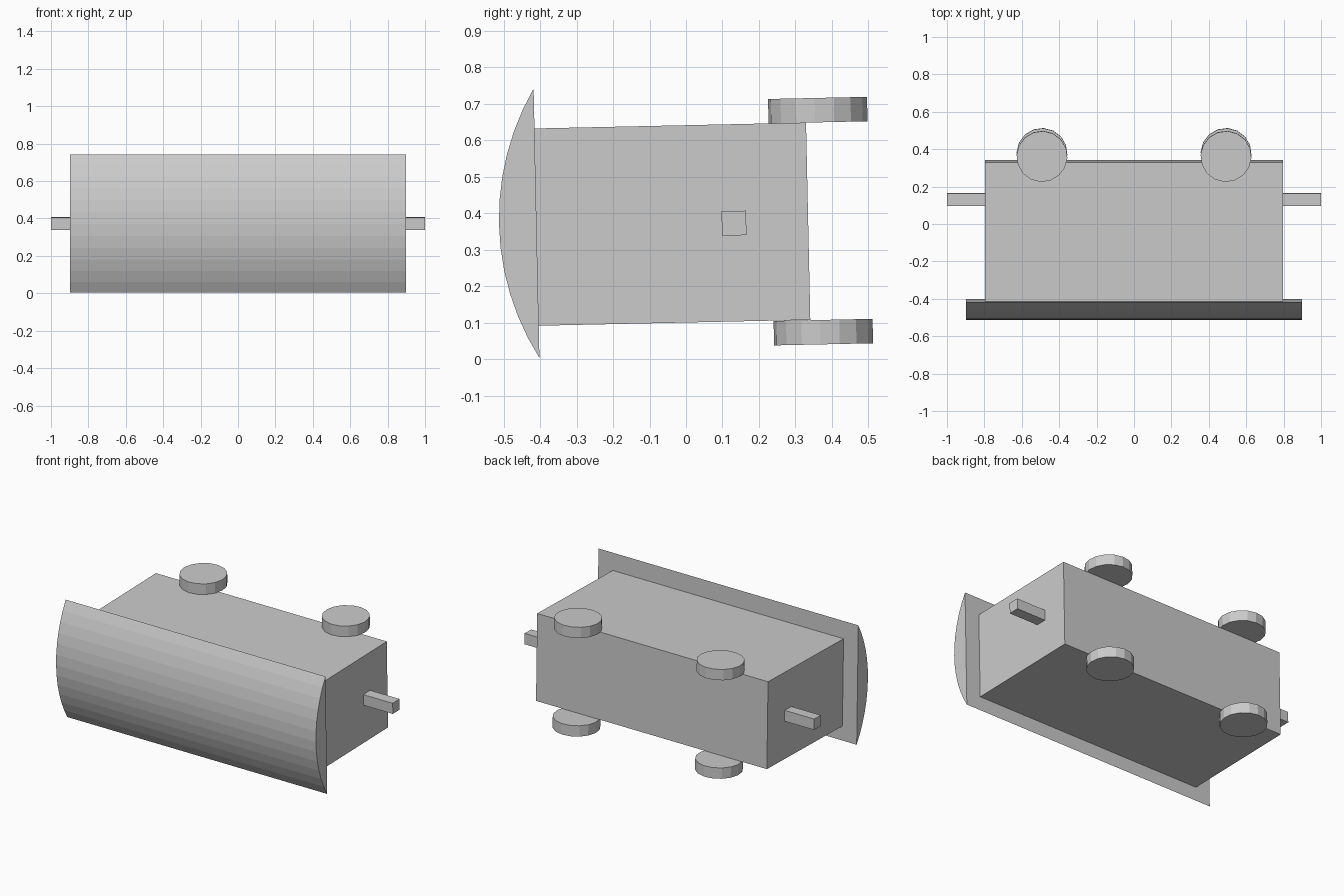
import bpy, bmesh, math
from mathutils import Matrix, Vector

cube = bpy.data.objects.get("Cube")
if cube:
    bpy.data.objects.remove(cube, do_unlink=True)

TILT = math.radians(1.24)                     # whole cart leans slightly about x
PLACE = Matrix.Translation((0, -0.41, 0.3725)) @ Matrix.Rotation(TILT, 4, 'X')

grey = bpy.data.materials.new("plain grey")
grey.use_nodes = True
GREY = (0.6, 0.6, 0.6, 1)
grey.diffuse_color = GREY
grey.node_tree.nodes["Principled BSDF"].inputs["Base Color"].default_value = GREY


def finish(name, bm):
    bmesh.ops.recalc_face_normals(bm, faces=bm.faces)
    mesh = bpy.data.meshes.new(name)
    bm.to_mesh(mesh)
    bm.free()
    mesh.materials.append(grey)
    obj = bpy.data.objects.new(name, mesh)
    obj.matrix_world = PLACE
    bpy.context.collection.objects.link(obj)
    return obj


def box(name, lo, hi):
    lo, hi = Vector(lo), Vector(hi)
    bm = bmesh.new()
    m = Matrix.Translation((lo + hi) / 2) @ Matrix.Diagonal((*(hi - lo), 1))
    bmesh.ops.create_cube(bm, size=1, matrix=m)
    return finish(name, bm)


def wheel(name, centre, radius=0.136, thickness=0.067):
    bm = bmesh.new()
    m = Matrix.Translation(centre) @ Matrix.Rotation(math.radians(-3.4), 4, 'Z')
    bmesh.ops.create_cone(bm, cap_ends=True, segments=16, radius1=radius,
                          radius2=radius, depth=thickness, matrix=m)
    return finish(name, bm)


def curved_roof(name, half_x, half_z, sag, steps):
    # circular segment profile, extruded along x
    r = (half_z ** 2 + sag ** 2) / (2 * sag)
    a = math.asin(half_z / r)
    bm = bmesh.new()
    verts = []
    for i in range(steps + 1):
        t = -a + 2 * a * i / steps
        verts.append(bm.verts.new((-half_x, r - sag - r * math.cos(t), r * math.sin(t))))
    face = bm.faces.new(verts)
    out = bmesh.ops.extrude_face_region(bm, geom=[face])
    moved = [v for v in out["geom"] if isinstance(v, bmesh.types.BMVert)]
    bmesh.ops.translate(bm, verts=moved, vec=(2 * half_x, 0, 0))
    return finish(name, bm)


# Body and curved panel
box("body", (-0.797, 0, -0.281), (0.797, 0.745, 0.260))
curved_roof("curved_roof", 0.897, 0.3695, 0.103, 12)

# Bars and wheels on each side
for side, s in (("left", 1), ("right", -1)):
    xs = sorted((s * 0.78, s * 1.0))
    box(side + "_bar", (xs[0], 0.508, -0.045), (xs[1], 0.575, 0.022))
    wheel(side + "_upper_wheel", (s * 0.492, 0.778, 0.2935))
    wheel(side + "_lower_wheel", (s * 0.492, 0.780, -0.3155))
